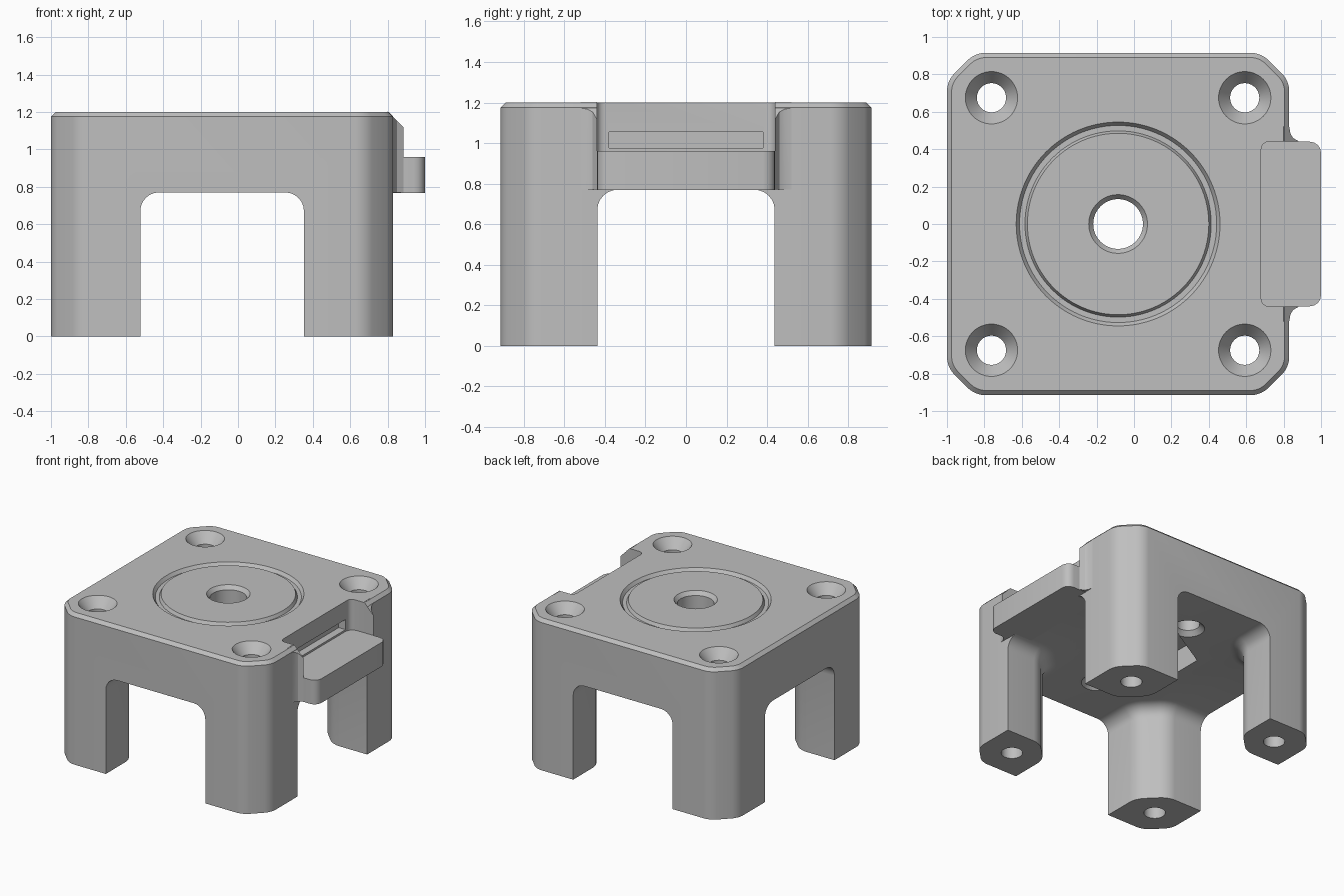
import bpy, bmesh, math

if "Cube" in bpy.data.objects:
    bpy.data.objects.remove(bpy.data.objects["Cube"])

CX = -0.085            # centre of the square body along x
HALF = 0.915           # half width of the body
TOP, UNDER = 1.2, 0.77  # top face and underside of the deck

grey = bpy.data.materials.new("plain_grey")
grey.use_nodes = True
grey.diffuse_color = (0.52, 0.52, 0.52, 1)
grey.node_tree.nodes["Principled BSDF"].inputs["Base Color"].default_value = grey.diffuse_color


def finish(name, bm):
    bmesh.ops.recalc_face_normals(bm, faces=bm.faces)
    mesh = bpy.data.meshes.new(name)
    bm.to_mesh(mesh)
    bm.free()
    mesh.materials.append(grey)
    ob = bpy.data.objects.new(name, mesh)
    bpy.context.scene.collection.objects.link(ob)
    return ob


def prism(name, pts, z0, z1, rounding=0, rim=0, rim_segments=1, reach=9):
    """Extruded outline with rounded upright edges and a bevelled top rim."""
    bm = bmesh.new()
    base = bm.faces.new([bm.verts.new((x, y, z0)) for x, y in pts])
    ext = bmesh.ops.extrude_face_region(bm, geom=[base])["geom"]
    for v in ext:
        if isinstance(v, bmesh.types.BMVert):
            v.co.z = z1
    bmesh.ops.recalc_face_normals(bm, faces=bm.faces)
    if rounding:
        upright = [e for e in bm.edges
                   if abs(e.verts[0].co.z - e.verts[1].co.z) > 0.01
                   and math.hypot(e.verts[0].co.x - CX, e.verts[0].co.y) < reach]
        bmesh.ops.bevel(bm, geom=upright, offset=rounding, segments=4,
                        profile=0.5, affect='EDGES')
    if rim:
        edges = [e for e in bm.edges if all(abs(v.co.z - z1) < 1e-5 for v in e.verts)]
        bmesh.ops.bevel(bm, geom=edges, offset=rim, segments=rim_segments,
                        profile=0.5, affect='EDGES')
    return finish(name, bm)


def lathe(name, profile, cx, cy, n=64):
    """Closed (radius, height) profile turned about an upright axis."""
    bm = bmesh.new()
    rings = [[bm.verts.new((cx + r * math.cos(math.tau * i / n),
                            cy + r * math.sin(math.tau * i / n), z))
              for i in range(n)] for r, z in profile]
    for a, b in zip(rings, rings[1:] + rings[:1]):
        for i in range(n):
            j = (i + 1) % n
            bm.faces.new((a[i], a[j], b[j], b[i]))
    if profile[0][0] == 0:
        core = [f for f in bm.faces
                if all(math.hypot(v.co.x - cx, v.co.y - cy) < 1e-5 for v in f.verts)]
        bmesh.ops.delete(bm, geom=core, context='FACES')
        bmesh.ops.remove_doubles(bm, verts=bm.verts, dist=1e-5)
    return finish(name, bm)


def rect(x0, x1, y):
    return [(x0, -y), (x1, -y), (x1, y), (x0, y)]


def quarter_turns(pts):
    """Repeat an outline piece four times about the body centre."""
    out = []
    for _ in range(4):
        out += [(CX + x, y) for x, y in pts]
        pts = [(-y, x) for x, y in pts]
    return out


# Body block with cut corners and a chamfered top rim
cut = HALF - 0.15
body = prism("body", quarter_turns([(HALF, cut), (cut, HALF)]), 0, TOP, 0.05, 0.025)

cutters = []

# Cross-shaped hollow that leaves the four legs
gap, slope, far = 0.4375, 0.17, 1.3
cutters.append(prism("leg_gap", quarter_turns(
    [(far, gap), (gap + slope, gap), (gap, gap + slope), (gap, far)]),
    -0.1, UNDER, 0.06, 0.1, 6, reach=1))

# Countersunk bolt holes through the legs
for sx in (-1, 1):
    for sy in (-1, 1):
        cutters.append(lathe("bolt_hole", [(0, -0.1), (0.078, -0.1), (0.078, 1.12),
                                           (0.14, TOP), (0.14, 1.3), (0, 1.3)],
                             CX + sx * 0.677, sy * 0.675, 48))

# Centre hole, shallow ring groove and hexagonal pocket underneath
cutters.append(lathe("centre_hole", [(0, 0.5), (0.133, 0.5), (0.133, 1.17),
                                     (0.157, TOP), (0.157, 1.3), (0, 1.3)], CX, 0))
cutters.append(lathe("ring_groove", [(0.485, 1.22), (0.485, TOP), (0.498, 1.175),
                                     (0.527, 1.175), (0.545, TOP), (0.545, 1.22)], CX, 0, 96))
hexagon = [(CX + 0.4 * math.cos(math.radians(30 + 60 * i)),
            0.4 * math.sin(math.radians(30 + 60 * i))) for i in range(6)]
cutters.append(prism("hex_pocket", hexagon, 0.6, 0.95))

# Two small blind holes beside the pocket
for sy in (-1, 1):
    cutters.append(lathe("blind_hole", [(0, 0.6), (0.12, 0.6), (0.12, UNDER),
                                        (0.085, 0.805), (0.085, 0.95), (0, 0.95)],
                         CX, sy * 0.51, 40))

# Side notch and the slot in its back wall
cutters.append(prism("side_notch", rect(0.68, 1.2, 0.44), 0.955, 1.4, 0.04))
cutters.append(prism("wall_slot", rect(0.62, 0.75, 0.38), 0.975, 1.055))

for c in cutters:
    c.hide_render = True
    mod = body.modifiers.new(c.name, 'BOOLEAN')
    mod.operation = 'DIFFERENCE'
    mod.solver = 'EXACT'
    mod.object = c
bpy.context.view_layer.update()
shape = bpy.data.meshes.new_from_object(
    body.evaluated_get(bpy.context.evaluated_depsgraph_get()))
body.modifiers.clear()
body.data = shape
for c in cutters:
    bpy.data.objects.remove(c)

# Ledge that reaches out of the notch
ledge = prism("ledge", rect(0.68, 1.0, 0.44), UNDER - 0.002, 0.96, 0.06)

# Flared ears on both sides of the notch, with sloping tops
parts = [body, ledge]
flare = [(0.8, 0.52), (0.83, 0.52), (0.836, 0.485), (0.85, 0.46), (0.885, 0.44), (0.8, 0.44)]
for side, sy in (("right", -1), ("left", 1)):
    ear = prism(side + "_ear", [(x, sy * y) for x, y in flare], UNDER, TOP)
    for v in ear.data.vertices:
        if v.co.z > 1:
            v.co.z = 2.003 - v.co.x
    parts.append(ear)

# Smooth rounded areas, crisp edges
for ob in parts:
    ob.data.shade_smooth()
    ob.data.set_sharp_from_angle(angle=math.radians(30))
